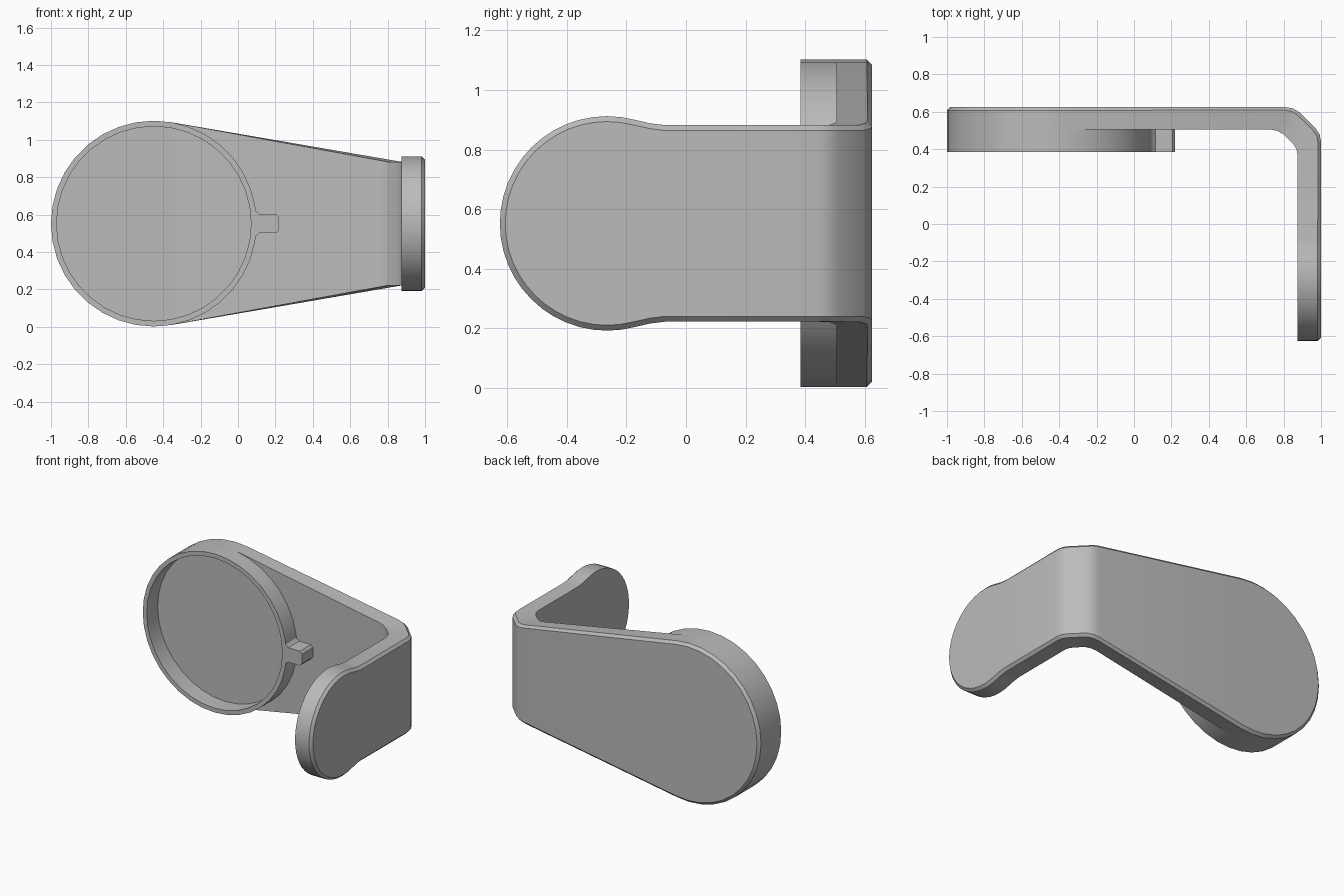
import bpy, bmesh, math
from mathutils import Vector

cube = bpy.data.objects.get("Cube")
if cube:
    bpy.data.objects.remove(cube, do_unlink=True)

MID = 0.552              # height of the symmetry plane
CHAMFER = 0.018
BACK, INNER_BACK = 0.625, 0.505
SIDE, INNER_SIDE = 1.0, 0.875
DISC_X, DISC_R = -0.45, 0.55
ARM_Y, ARM_R = -0.265, 0.36
RING_FRONT, RING_INNER_R = 0.385, 0.52

grey = bpy.data.materials.new("plain_grey")
grey.use_nodes = True
colour = (0.5, 0.5, 0.5, 1)
grey.diffuse_color = colour
grey.node_tree.nodes["Principled BSDF"].inputs["Base Color"].default_value = colour


def finish(name, bm):
    bmesh.ops.remove_doubles(bm, verts=bm.verts, dist=0.0005)
    bmesh.ops.recalc_face_normals(bm, faces=bm.faces)
    mesh = bpy.data.meshes.new(name)
    bm.to_mesh(mesh)
    bm.free()
    mesh.materials.append(grey)
    obj = bpy.data.objects.new(name, mesh)
    bpy.context.collection.objects.link(obj)
    bpy.ops.object.select_all(action="DESELECT")
    obj.select_set(True)
    bpy.context.view_layer.objects.active = obj
    bpy.ops.object.shade_smooth_by_angle(angle=math.radians(30))
    return obj


def station(inner, outer, half, face=None, face_half=None):
    """One cross-section of the bent plate, chamfered on its outer side."""
    p, q = Vector(inner), Vector(outer)
    shoulder = q + (p - q).normalized() * CHAMFER
    face = Vector(face) if face else q
    if face_half is None:
        face_half = half - CHAMFER
    side = [(p, half), (shoulder, half), (face, face_half)]
    loop = side + [(v, -h) for v, h in reversed(side)]
    return [(v.x, v.y, MID + h) for v, h in loop]


def plate_width(x):
    t = math.radians(10)
    return DISC_R * math.cos(t) - math.tan(t) * (x - DISC_X - DISC_R * math.sin(t))


# Bent plate: large round end, tapering wall, bend, arm with small round end
rows = []
for i in range(11):
    a = math.radians(10 * i)
    r = DISC_R - CHAMFER
    x, fx = DISC_X - DISC_R * math.cos(a), DISC_X - r * math.cos(a)
    rows.append(station((x, INNER_BACK), (x, BACK), DISC_R * math.sin(a),
                        (fx, BACK), r * math.sin(a)))

bend = [((0.73, INNER_BACK), (0.81, BACK)),
        ((0.765, 0.499), (0.85, 0.618)),
        ((0.80, 0.479), (0.885, 0.597)),
        ((0.85, 0.43), (0.972, 0.51)),
        ((0.869, 0.40), (0.993, 0.478)),
        ((INNER_SIDE, 0.37), (SIDE, 0.44))]
for inner, outer in bend:
    half = max(0.33, plate_width((inner[0] + outer[0]) / 2))
    rows.append(station(inner, outer, half))

for y, half in [(-0.07, 0.33), (-0.12, 0.336)]:
    rows.append(station((INNER_SIDE, y), (SIDE, y), half))

for i in range(14, -1, -1):
    a = math.radians(7.5 * i)
    r = ARM_R - CHAMFER
    y, fy = ARM_Y - ARM_R * math.cos(a), ARM_Y - r * math.cos(a)
    rows.append(station((INNER_SIDE, y), (SIDE, y), ARM_R * math.sin(a),
                        (SIDE, fy), r * math.sin(a)))

bm = bmesh.new()
loops = [[bm.verts.new(co) for co in row] for row in rows]
for a, b in zip(loops, loops[1:]):
    for k in range(6):
        n = (k + 1) % 6
        bm.faces.new((a[k], a[n], b[n], b[k]))
finish("bent_plate", bm)

# Thin rim standing forward from the large round end
bm = bmesh.new()
profile = [(DISC_R, INNER_BACK), (DISC_R, RING_FRONT),
           (RING_INNER_R, RING_FRONT), (RING_INNER_R, INNER_BACK)]
SEGMENTS = 36
rings = []
for i in range(SEGMENTS):
    a = math.tau * i / SEGMENTS
    rings.append([bm.verts.new((DISC_X + r * math.cos(a), y, MID + r * math.sin(a)))
                  for r, y in profile])
for i in range(SEGMENTS):
    a, b = rings[i], rings[(i + 1) % SEGMENTS]
    for k in range(4):
        n = (k + 1) % 4
        bm.faces.new((a[k], a[n], b[n], b[k]))
finish("round_rim", bm)

# Small flared tab on the rim
half_outline = [(0.08, 0.095), (0.092, 0.07), (0.115, 0.05), (0.205, 0.05), (0.22, 0.033)]
outline = half_outline + [(x, -z) for x, z in reversed(half_outline)]
bm = bmesh.new()
face = bm.faces.new([bm.verts.new((x, RING_FRONT, MID + z)) for x, z in outline])
out = bmesh.ops.extrude_face_region(bm, geom=[face])
moved = [g for g in out["geom"] if isinstance(g, bmesh.types.BMVert)]
bmesh.ops.translate(bm, verts=moved, vec=(0, INNER_BACK - RING_FRONT, 0))
finish("rim_tab", bm)
